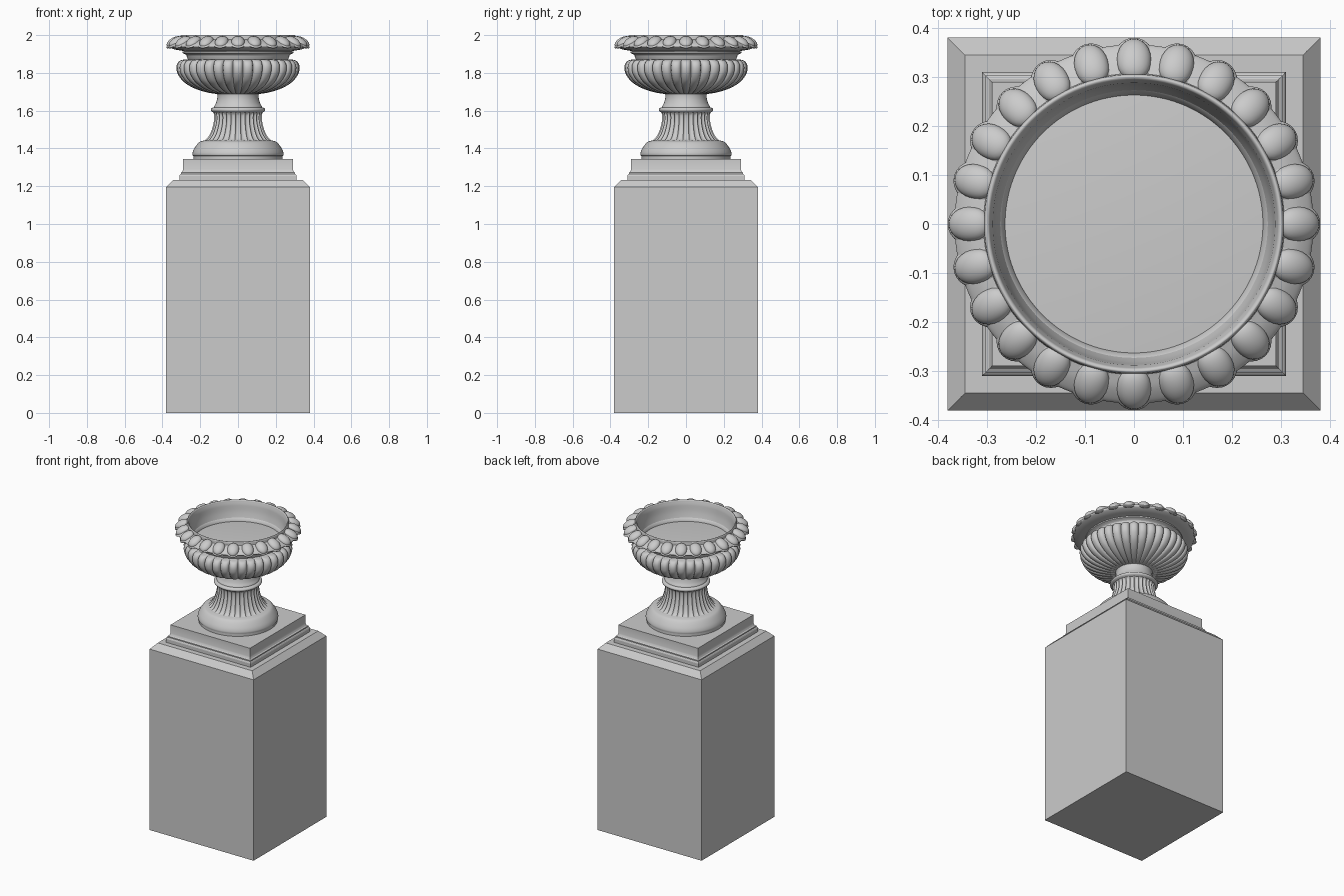
import bpy, bmesh, math
from mathutils import Matrix, Vector

if "Cube" in bpy.data.objects:
    bpy.data.objects.remove(bpy.data.objects["Cube"])


def finish(name, bm, angle=35):
    bmesh.ops.recalc_face_normals(bm, faces=bm.faces)
    me = bpy.data.meshes.new(name)
    bm.to_mesh(me)
    bm.free()
    ob = bpy.data.objects.new(name, me)
    bpy.context.collection.objects.link(ob)
    bpy.ops.object.select_all(action='DESELECT')
    ob.select_set(True)
    bpy.context.view_layer.objects.active = ob
    bpy.ops.object.shade_smooth_by_angle(angle=math.radians(angle))
    return ob


def smooth(pts, steps=6):
    """Catmull-Rom curve through the profile points."""
    p = [Vector(q) for q in pts]
    p = [2 * p[0] - p[1]] + p + [2 * p[-1] - p[-2]]
    out = []
    for a, b, c, d in zip(p, p[1:], p[2:], p[3:]):
        for k in range(steps):
            t = k / steps
            out.append(0.5 * (2 * b + (c - a) * t + (2 * a - 5 * b + 4 * c - d) * t * t
                              + (3 * b - a - 3 * c + d) * t ** 3))
    return [tuple(v) for v in out] + [tuple(pts[-1])]


def lathe(name, profile, segs=96, start=0.0, offset=None, angle=35):
    """Revolve (radius, z) points; offset(angle, t) varies the radius."""
    bm = bmesh.new()
    rings = []
    for i, (r, z) in enumerate(profile):
        t = i / (len(profile) - 1)
        ring = []
        for k in range(segs):
            a = start + math.tau * k / segs
            rr = r + (offset(a, t) if offset else 0)
            ring.append(bm.verts.new((rr * math.cos(a), rr * math.sin(a), z)))
        rings.append(ring)
    for lo, hi in zip(rings, rings[1:]):
        for k in range(segs):
            n = (k + 1) % segs
            bm.faces.new((lo[k], lo[n], hi[n], hi[k]))
    bm.faces.new(rings[0])
    bm.faces.new(rings[-1])
    return finish(name, bm, angle)


def square(name, profile):
    """Four-sided moulding from (half width, z) points."""
    return lathe(name, [(w * math.sqrt(2), z) for w, z in profile], 4, math.pi / 4, angle=20)


def lobe(a, count):
    """Round cross-section of one rib, 0 at the seams and 1 mid rib."""
    u = 2 * ((a * count / math.tau + 0.5) % 1.0) - 1
    return math.sqrt(max(0.0, 1 - u * u))


# Pedestal block and stepped square plinth
square("pedestal", [(.38, 0), (.38, 1.195), (.345, 1.232)])
square("plinth", [(.31, 1.23), (.31, 1.255), (.307, 1.262), (.303, 1.265), (.303, 1.272),
                  (.296, 1.276), (.292, 1.284), (.29, 1.29), (.29, 1.345)])

# Round foot
lathe("foot", [(.236, 1.344), (.236, 1.36)] +
      smooth([(.24, 1.362), (.241, 1.375), (.234, 1.395), (.218, 1.42), (.203, 1.435), (.185, 1.441)]) +
      [(.15, 1.445)])

# Fluted stem
def flute(a, t):
    fade = min(1, max(0, (t - .03) / .08)) * min(1, max(0, (.97 - t) / .05))
    return -.009 * lobe(a, 32) * math.sqrt(fade)

lathe("stem", smooth([(.186, 1.436), (.163, 1.455), (.145, 1.485), (.132, 1.525),
                      (.127, 1.56), (.13, 1.594)]), 32 * 8, offset=flute)

# Collar ring and neck
lathe("collar", smooth([(.13, 1.59), (.141, 1.597), (.144, 1.606), (.138, 1.614), (.128, 1.618)]) +
      smooth([(.127, 1.622), (.117, 1.64), (.11, 1.665), (.111, 1.69), (.125, 1.705)]))

# Gadrooned bowl
def gadroon(a, t):
    fade = min(1, t / .15) * min(1, max(0, (1 - t) / .1))
    return -.02 * (1 - lobe(a, 36)) * fade ** .5

lathe("bowl", smooth([(.105, 1.687), (.17, 1.698), (.235, 1.72), (.287, 1.752), (.317, 1.79),
                      (.326, 1.822), (.322, 1.848), (.305, 1.866), (.27, 1.872)]),
      36 * 8, offset=gadroon)

# Flared throat, rim and hollow basin
lathe("rim_and_basin",
      smooth([(.262, 1.866), (.265, 1.88), (.275, 1.895), (.293, 1.905)]) +
      [(.293, 1.913), (.283, 1.915)] +
      smooth([(.300, 1.918), (.335, 1.924), (.36, 1.934), (.366, 1.942), (.358, 1.953),
              (.335, 1.968), (.307, 1.978)]) +
      smooth([(.306, 1.982), (.305, 1.994), (.301, 2.0), (.295, 1.997), (.291, 1.985)]) +
      smooth([(.288, 1.975), (.28, 1.92), (.262, 1.865), (.225, 1.81), (.16, 1.768),
              (.08, 1.748), (.005, 1.743)]), 120)

# Egg ornaments round the rim, each on a thin raised border
def rim_ring(name, size, radius, z, count=24):
    bm = bmesh.new()
    for i in range(count):
        m = (Matrix.Rotation(math.tau * i / count, 4, 'Z') @ Matrix.Translation((radius, 0, z))
             @ Matrix.Rotation(math.radians(29), 4, 'Y') @ Matrix.Diagonal((*size, 1)))
        made = bmesh.ops.create_uvsphere(bm, u_segments=24, v_segments=14, radius=1)
        for v in made['verts']:
            # blunt the inner end of the egg
            if v.co.x < 0:
                v.co.y *= 1 + .18 * v.co.x * v.co.x
            v.co = m @ v.co
    return finish(name, bm, 60)

rim_ring("egg_borders", (.051, .043, .013), .335, 1.957)
rim_ring("eggs", (.046, .035, .025), .336, 1.963)
